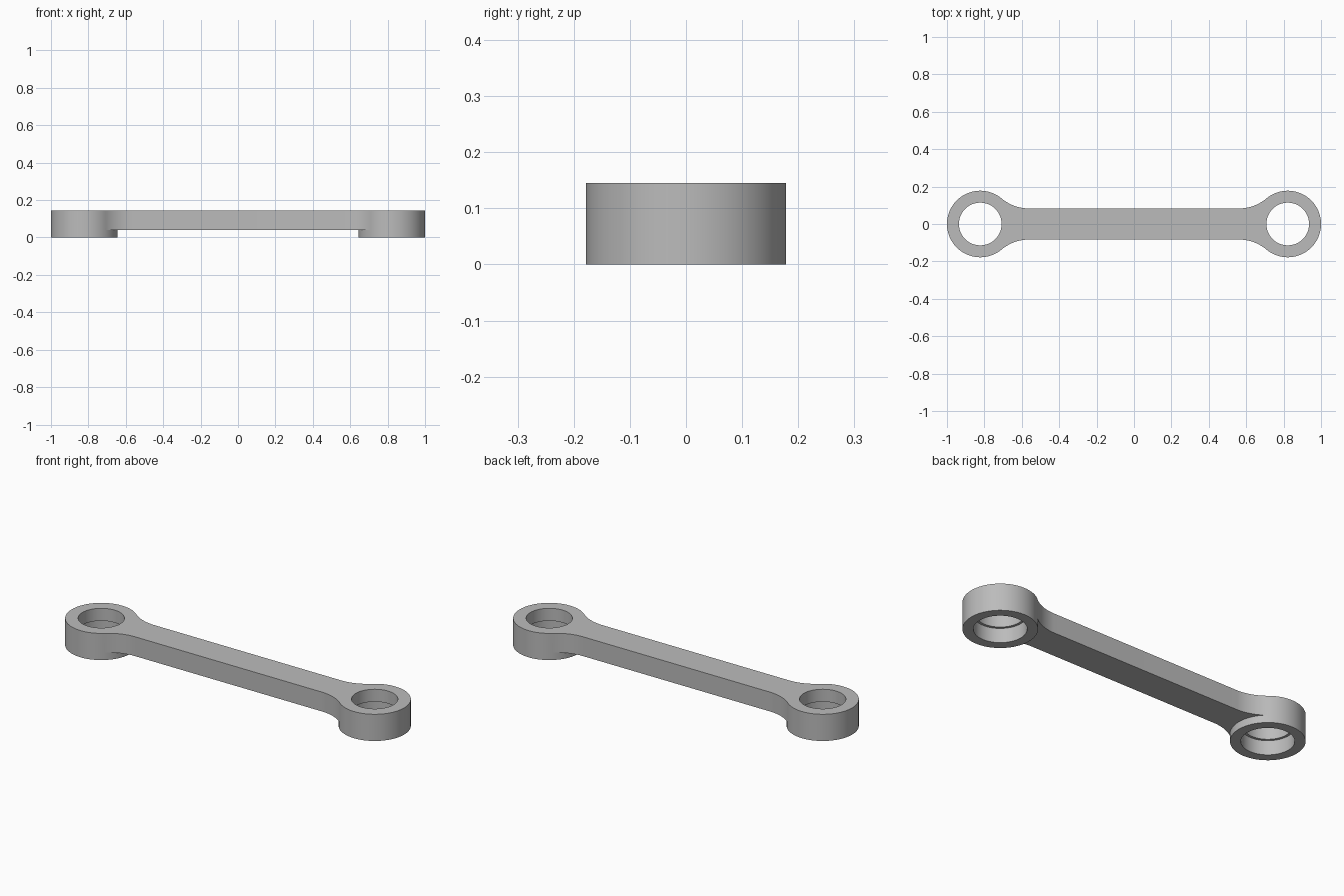
import bpy
import bmesh
from math import sin, cos, pi, atan2, radians, hypot

cube = bpy.data.objects.get("Cube")
if cube:
    bpy.data.objects.remove(cube, do_unlink=True)

# Main sizes
R = 0.178                  # eye outer radius
CX = 1 - R                 # eye centre
HOLE, BORE = 0.114, 0.127  # narrow upper hole, wider lower bore
TOP, SHELF, WEB = 0.145, 0.077, 0.04
HALF = 0.083               # half width of the bar
FX = 0.56                  # where the fillet leaves the bar
D = CX - FX
FR = (D * D + HALF * HALF - R * R) / (2 * (R - HALF))   # tangent fillet radius
FY = HALF + FR
A = atan2(FY, -D)          # angle of the tangent point on the eye


def arc(cx, cy, r, a, b, n):
    return [(cx + r * cos(a + (b - a) * i / n), cy + r * sin(a + (b - a) * i / n))
            for i in range(n + 1)]


OUT, INN, FIL = 72, 24, 16
bm = bmesh.new()


def face(points):
    bm.faces.new([bm.verts.new(p) for p in points])


def strip(lower, z0, upper, z1):
    """Quads joining two matching paths at two heights."""
    for i in range(len(lower) - 1):
        face([(*lower[i], z0), (*lower[i + 1], z0),
              (*upper[i + 1], z1), (*upper[i], z1)])


def turn(path, s):
    return [(s * x, s * y) for x, y in path]


def circle(r):
    """Full turn split at the two tangent points."""
    return arc(CX, 0, r, -A, A, OUT) + arc(CX, 0, r, A, 2 * pi - A, INN)[1:]


# Eyes: top ring, stepped bore, bottom ring and outer wall
for s in (1, -1):
    rim, hole, bore = (turn(circle(r), s) for r in (R, HOLE, BORE))
    strip(rim, TOP, hole, TOP)
    strip(hole, TOP, hole, SHELF)
    strip(hole, SHELF, bore, SHELF)
    strip(bore, SHELF, bore, 0)
    strip(bore, 0, rim, 0)
    strip(rim, 0, rim, WEB)
    strip(rim[:OUT + 1], WEB, rim[:OUT + 1], TOP)

# Bar: filleted sides with flat top and underside
start = atan2(-FY, D)
upper_fillet = arc(FX, FY, FR, start, -pi / 2, FIL)
lower_fillet = [(x, -y) for x, y in reversed(upper_fillet)]
inner = arc(CX, 0, R, A, 2 * pi - A, INN)
half_outline = lower_fillet + inner[::-1][1:-1] + upper_fillet
outline = half_outline + turn(half_outline, -1)
face([(*p, TOP) for p in outline])
face([(*p, WEB) for p in outline])
for s in (1, -1):
    side = turn(upper_fillet + [(-x, y) for x, y in reversed(upper_fillet)], s)
    strip(side, WEB, side, TOP)

bmesh.ops.remove_doubles(bm, verts=bm.verts, dist=0.0002)
bmesh.ops.recalc_face_normals(bm, faces=bm.faces)
mesh = bpy.data.meshes.new("connecting_link")
bm.to_mesh(mesh)
bm.free()
link = bpy.data.objects.new("connecting_link", mesh)
bpy.context.collection.objects.link(link)

# Plain grey metal
grey = bpy.data.materials.new("grey_metal")
grey.use_nodes = True
colour = (0.5, 0.5, 0.5, 1)
grey.diffuse_color = colour
grey.node_tree.nodes["Principled BSDF"].inputs["Base Color"].default_value = colour
mesh.materials.append(grey)

bpy.context.view_layer.objects.active = link
link.select_set(True)
bpy.ops.object.shade_smooth_by_angle(angle=radians(30))
